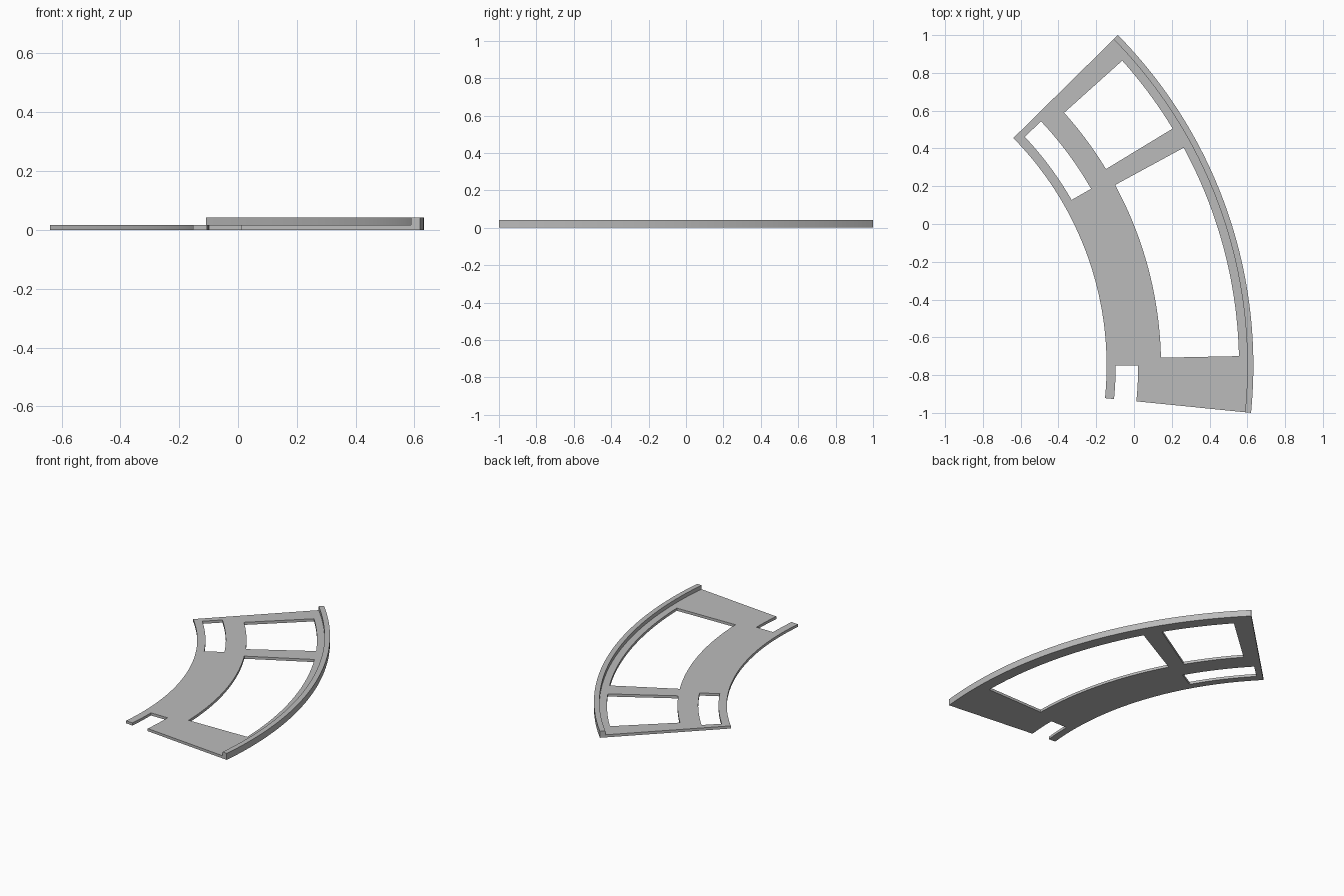
import bpy, bmesh
from math import cos, sin, radians

if "Cube" in bpy.data.objects:
    bpy.data.objects.remove(bpy.data.objects["Cube"])

CENTRE_X, CENTRE_Y = -1.862, -0.75      # centre shared by every arc
PLATE_TOP, LIP_TOP = 0.017, 0.042
RADII = [1.717, 1.765, 1.884, 2.005, 2.418, 2.462, 2.494]
BREAKS = [-5.75, 0, 1.2, 28.5, 29.8, 31.27, 41.9, 43.35, 44.57]   # degrees

# Openings: inner radius, outer radius, start angle, end angle
OPENINGS = [
    (1.765, 1.884, -5.75, 0),       # end notch
    (1.765, 1.884, 29.8, 43.35),    # small window
    (2.005, 2.418, 1.2, 28.5),      # long window
    (2.005, 2.418, 31.27, 41.9),    # short window
]


def subdivide(breaks, step):
    out = [breaks[0]]
    for a, b in zip(breaks, breaks[1:]):
        n = max(1, round((b - a) / step))
        out += [a + (b - a) * i / n for i in range(1, n + 1)]
    return out


def is_open(r, a):
    return any(r0 < r < r1 and a0 < a < a1 for r0, r1, a0, a1 in OPENINGS)


def raise_faces(bm, faces, height):
    geom = bmesh.ops.extrude_face_region(bm, geom=faces)["geom"]
    verts = [g for g in geom if isinstance(g, bmesh.types.BMVert)]
    bmesh.ops.translate(bm, verts=verts, vec=(0, 0, height))
    return [g for g in geom if isinstance(g, bmesh.types.BMFace)]


# Flat curved sheet with its openings left out
angles = subdivide(BREAKS, 0.8)
bm = bmesh.new()
grid = [[bm.verts.new((CENTRE_X + r * cos(radians(a)),
                       CENTRE_Y + r * sin(radians(a)), 0)) for a in angles]
        for r in RADII]
sheet = []
for i in range(len(RADII) - 1):
    for j in range(len(angles) - 1):
        if not is_open((RADII[i] + RADII[i + 1]) / 2, (angles[j] + angles[j + 1]) / 2):
            sheet.append(bm.faces.new((grid[i][j], grid[i + 1][j],
                                       grid[i + 1][j + 1], grid[i][j + 1])))
bmesh.ops.delete(bm, geom=[v for v in bm.verts if not v.link_faces], context='VERTS')

# Thicken the plate, then raise the outer band into a lip
top = raise_faces(bm, sheet, PLATE_TOP)


def in_lip(face):
    c = face.calc_center_median()
    return (c.x - CENTRE_X) ** 2 + (c.y - CENTRE_Y) ** 2 > (RADII[-2] + 0.005) ** 2


raise_faces(bm, [f for f in top if in_lip(f)], LIP_TOP - PLATE_TOP)
bmesh.ops.recalc_face_normals(bm, faces=bm.faces)

mesh = bpy.data.meshes.new("curved_plate")
bm.to_mesh(mesh)
bm.free()
plate = bpy.data.objects.new("curved_plate_with_lip", mesh)
bpy.context.collection.objects.link(plate)

# Plain grey finish
grey = bpy.data.materials.new("plain_grey")
grey.use_nodes = True
colour = (0.5, 0.5, 0.5, 1)
grey.diffuse_color = colour
grey.node_tree.nodes["Principled BSDF"].inputs["Base Color"].default_value = colour
mesh.materials.append(grey)

bpy.ops.object.select_all(action='DESELECT')
plate.select_set(True)
bpy.context.view_layer.objects.active = plate
bpy.ops.object.shade_smooth_by_angle(angle=radians(30))
